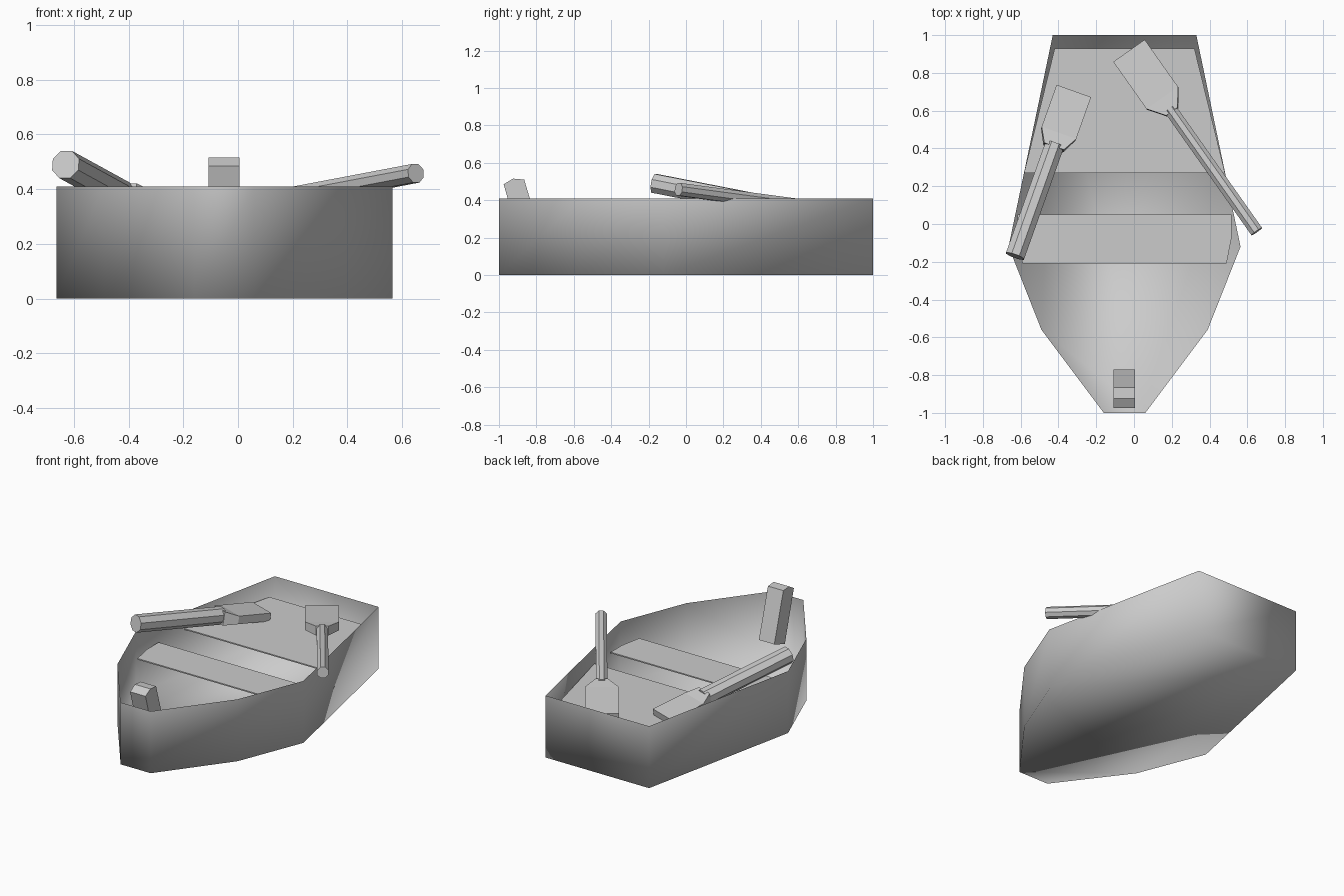
import bpy, bmesh, math
from mathutils import Vector, Matrix

if "Cube" in bpy.data.objects:
    bpy.data.objects.remove(bpy.data.objects["Cube"])

CX = -0.05  # boat centreline


def finish(bm, name, smooth=False, fix=True):
    if fix:
        bmesh.ops.recalc_face_normals(bm, faces=bm.faces[:])
    me = bpy.data.meshes.new(name)
    bm.to_mesh(me)
    bm.free()
    for p in me.polygons:
        p.use_smooth = smooth
    ob = bpy.data.objects.new(name, me)
    bpy.context.collection.objects.link(ob)
    return ob


def loft(bm, rings, caps=(True, True)):
    vs = [[bm.verts.new(p) for p in r] for r in rings]
    n = len(vs[0])
    for a, b in zip(vs, vs[1:]):
        for i in range(n):
            j = (i + 1) % n
            bm.faces.new((a[i], a[j], b[j], b[i]))
    if caps[0]:
        bm.faces.new(vs[0][::-1])
    if caps[1]:
        bm.faces.new(vs[-1])


def outline(half):
    # mirror (half width, y) pairs about the centreline
    return ([(CX + w, y) for w, y in half]
            + [(CX - w, y) for w, y in reversed(half)])


# hull: open-topped shell with upright sides and flat bottom
hull = outline([(0.11, -1), (0.44, -0.56), (0.614, -0.12), (0.38, 1)])
bm = bmesh.new()
loft(bm, [[(x, y, z) for x, y in hull] for z in (0, 0.41)], (True, False))
finish(bm, "hull", smooth=True, fix=False)


# seat boards
def board(name, half, z):
    bm = bmesh.new()
    pts = outline(half)
    loft(bm, [[(x, y, h) for x, y in pts] for h in (z - 0.008, z)])
    finish(bm, name)


board("middle_seat", [(0.54, -0.21), (0.567, -0.07), (0.567, 0.05)], 0.285)
board("stern_seat", [(0.532, 0.27), (0.37, 0.93)], 0.302)

# leaning bow post, side profile extruded across
profile = [(-0.975, 0.485), (-0.925, 0.515), (-0.865, 0.51),
           (-0.77, 0.19), (-0.88, 0.15)]
bm = bmesh.new()
loft(bm, [[(x, y, z) for y, z in profile] for x in (-0.108, 0.005)])
finish(bm, "bow_post")


# oar: eight-sided shaft with a flat blade
def oar(name, start, end, r, neck, shoulder, width, thick):
    start, end = Vector(start), Vector(end)
    d = end - start
    length = d.length
    fwd = d.normalized()
    side = fwd.cross(Vector((0, 0, 1))).normalized()
    up = side.cross(fwd)
    bm = bmesh.new()
    octagon = [(r * math.cos(a), r * math.sin(a))
               for a in [math.pi / 8 + i * math.pi / 4 for i in range(8)]]
    loft(bm, [[(a, t, b) for a, b in octagon] for t in (0, neck + 0.02)])
    rings = []
    for t, w, h in [(neck, r, r * 0.8), (shoulder, width, thick),
                    (length, width, thick)]:
        rings.append([(-w, t, -h), (w, t, -h), (w, t, h), (-w, t, h)])
    loft(bm, rings)
    m = Matrix((side, fwd, up)).transposed().to_4x4()
    m.translation = start
    bmesh.ops.transform(bm, matrix=m, verts=bm.verts[:])
    finish(bm, name)


oar("left_oar", (-0.63, -0.17, 0.49), (-0.32, 0.70, 0.32),
    0.055, 0.62, 0.70, 0.097, 0.026)
oar("right_oar", (0.65, -0.04, 0.458), (-0.025, 0.915, 0.33),
    0.037, 0.78, 0.87, 0.102, 0.026)
